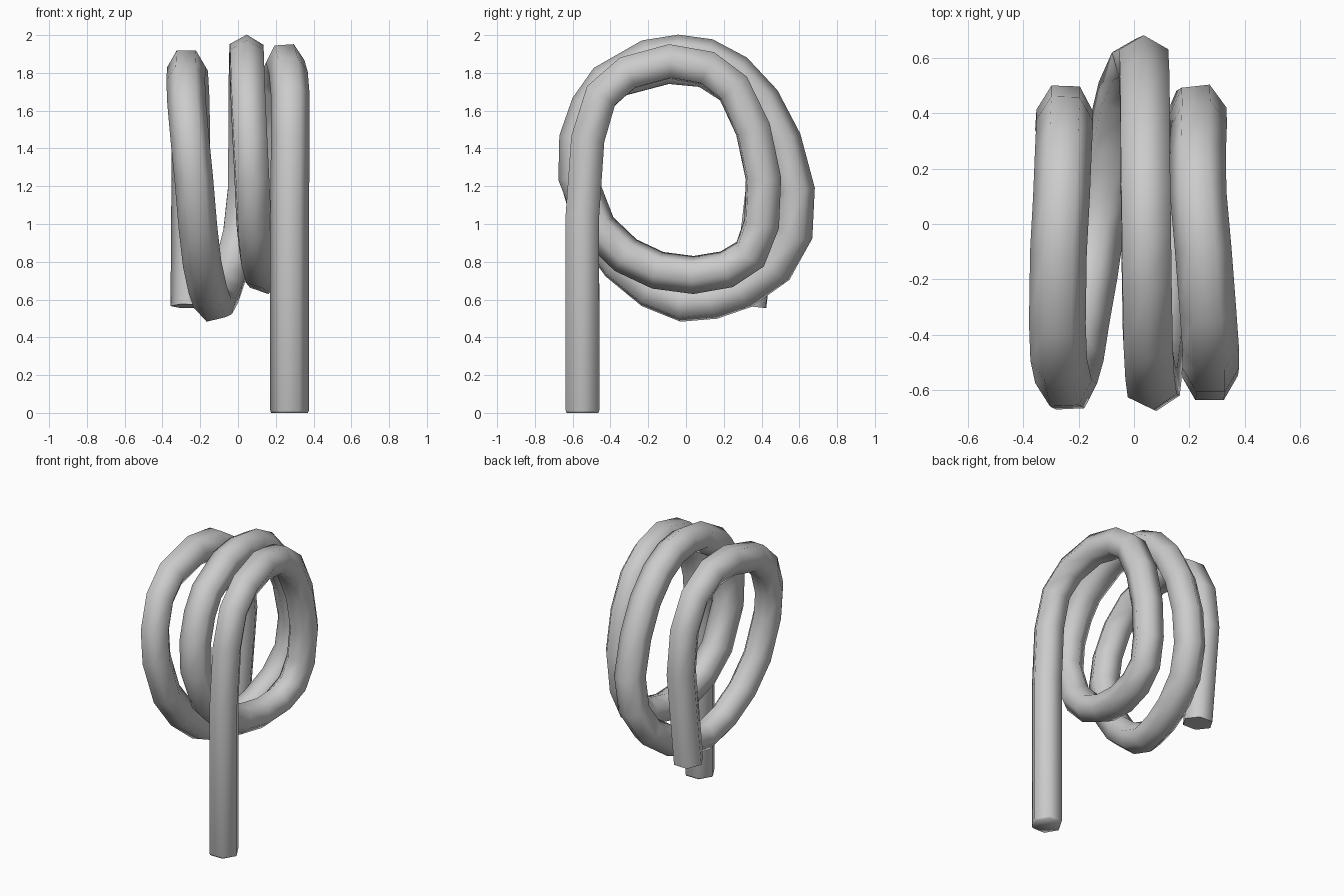
import bpy, bmesh, math
from mathutils import Vector

cube = bpy.data.objects.get("Cube")
if cube:
    bpy.data.objects.remove(cube)

RADIUS = 0.1025
SIDES = 6

# Centre line of the coiled tube: straight leg, two and a half turns, cut end
PATH = [
    (.273, -.548, 0), (.273, -.548, .012), (.273, -.548, 1.05),
    (.277, -.52, 1.45), (.277, -.45, 1.68), (.267, -.31, 1.8), (.25, -.09, 1.86),
    (.232, .11, 1.825), (.23, .25, 1.72), (.234, .355, 1.5), (.232, .41, 1.24),
    (.215, .4, 1.0), (.19, .34, .84), (.165, .215, .76), (.14, .04, .73),
    (.12, -.15, .755), (.1, -.32, .835), (.085, -.47, .98),
    (.073, -.575, 1.25), (.063, -.57, 1.45), (.055, -.51, 1.62), (.05, -.42, 1.75),
    (.046, -.2, 1.875), (.044, -.04, 1.9), (.042, .11, 1.88), (.04, .26, 1.8),
    (.04, .4, 1.65), (.038, .51, 1.44), (.035, .58, 1.18), (.01, .57, .95),
    (-.035, .47, .77), (-.075, .3, .65), (-.105, .14, .595), (-.135, -.02, .58),
    (-.16, -.19, .65), (-.19, -.36, .79), (-.212, -.5, .98),
    (-.235, -.58, 1.25), (-.255, -.57, 1.45), (-.272, -.49, 1.64), (-.277, -.36, 1.76),
    (-.273, -.1, 1.83), (-.262, .1, 1.81), (-.255, .27, 1.7), (-.25, .375, 1.5),
    (-.25, .41, 1.22), (-.255, .335, .565),
]


def sweep_tube(name, path, material):
    pts = [Vector(p) for p in path]
    bm = bmesh.new()
    side = Vector((1, 0, 0))
    last = None
    rings = []
    for i, p in enumerate(pts):
        before = (p - pts[i - 1]).normalized() if i else Vector()
        after = (pts[i + 1] - p).normalized() if i + 1 < len(pts) else Vector()
        tangent = (before + after).normalized()
        # Carry the cross-section along without added twist
        if last:
            side = last.rotation_difference(tangent) @ side
        last = tangent
        up = tangent.cross(side)
        # The leg has a slightly chamfered foot
        r = RADIUS * (0.95 if i == 0 else 1)
        angles = [math.tau * k / SIDES for k in range(SIDES)]
        rings.append([bm.verts.new(p + r * (side * math.cos(a) + up * math.sin(a)))
                      for a in angles])
    for a, b in zip(rings, rings[1:]):
        for k in range(SIDES):
            n = (k + 1) % SIDES
            bm.faces.new((a[k], a[n], b[n], b[k]))
    # End caps
    bm.faces.new(rings[0][::-1])
    bm.faces.new(rings[-1])
    bmesh.ops.recalc_face_normals(bm, faces=bm.faces)
    mesh = bpy.data.meshes.new(name)
    bm.to_mesh(mesh)
    bm.free()
    mesh.materials.append(material)
    obj = bpy.data.objects.new(name, mesh)
    bpy.context.collection.objects.link(obj)
    return obj


# Plain grey finish
grey = bpy.data.materials.new("grey")
grey.use_nodes = True
colour = (0.6, 0.6, 0.6, 1)
grey.diffuse_color = colour
grey.node_tree.nodes["Principled BSDF"].inputs["Base Color"].default_value = colour

tube = sweep_tube("coiled_tube", PATH, grey)
bpy.ops.object.select_all(action='DESELECT')
tube.select_set(True)
bpy.context.view_layer.objects.active = tube
bpy.ops.object.shade_smooth_by_angle(angle=math.radians(75))
